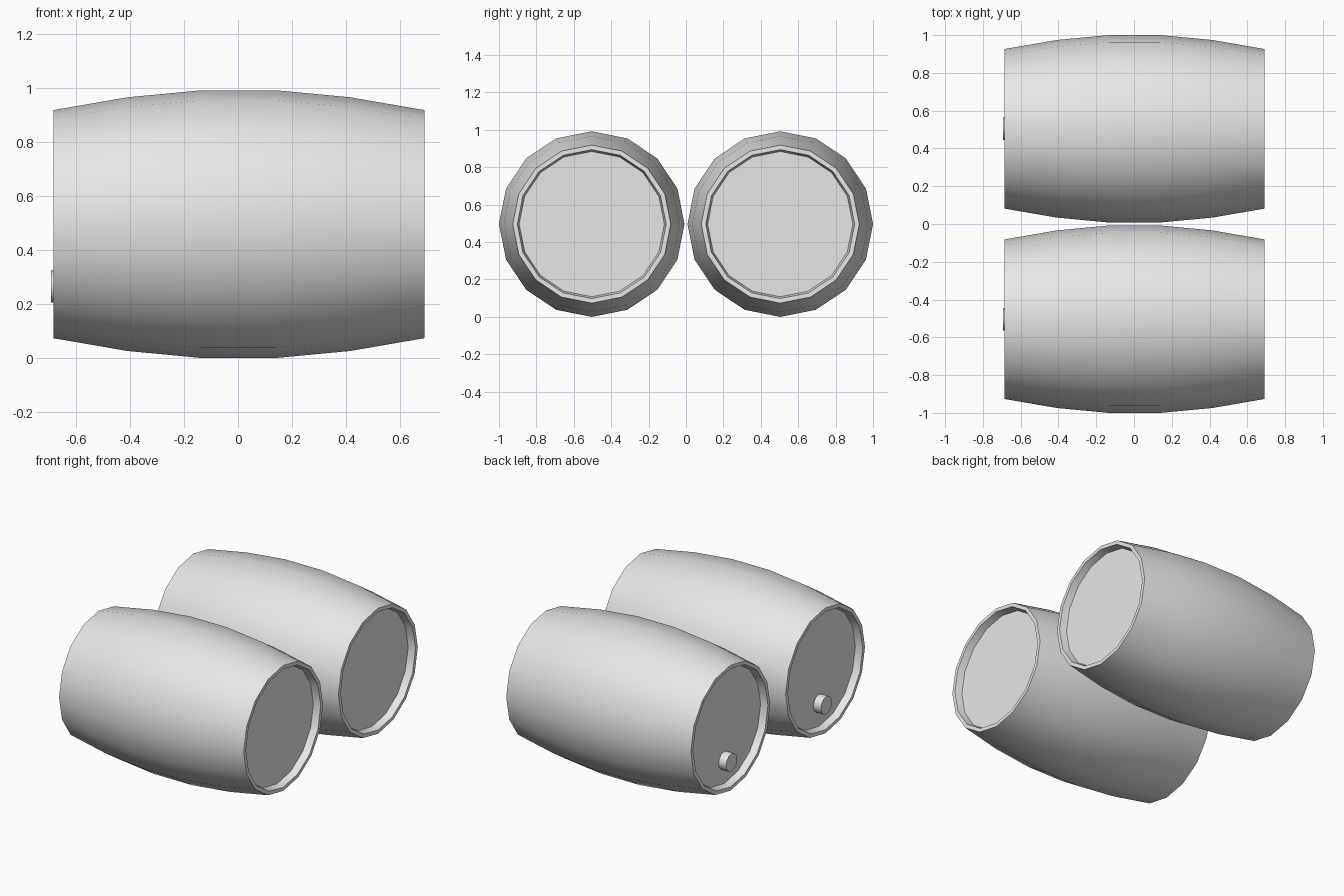
import bpy
import bmesh
from math import pi
from mathutils import Matrix

if "Cube" in bpy.data.objects:
    bpy.data.objects.remove(bpy.data.objects["Cube"], do_unlink=True)

SIDES = 16
RADIUS = 0.496
AXIS_Y = 0.504      # distance of each barrel axis from the middle
MID_X = 0.003       # the plugs stick out a little on the right end

# Material
grey = bpy.data.materials.new("light grey")
grey.use_nodes = True
colour = (0.8, 0.8, 0.8, 1)
grey.diffuse_color = colour
grey.node_tree.nodes["Principled BSDF"].inputs["Base Color"].default_value = colour


def finish(name, bm, location):
    """Turn a bmesh into a smooth object with crisp edges."""
    bmesh.ops.recalc_face_normals(bm, faces=bm.faces)
    mesh = bpy.data.meshes.new(name)
    bm.to_mesh(mesh)
    bm.free()
    mesh.materials.append(grey)
    obj = bpy.data.objects.new(name, mesh)
    obj.location = location
    bpy.context.collection.objects.link(obj)
    bpy.ops.object.select_all(action='DESELECT')
    obj.select_set(True)
    bpy.context.view_layer.objects.active = obj
    bpy.ops.object.shade_smooth_by_angle(angle=pi / 6)
    return obj


def barrel(name, location):
    """Bulging staves, flat rims, recessed round lids, lathed around x."""
    # half profile as (x, radius), from the middle out and in to the lid
    half = [(0.1375, RADIUS), (0.4125, 0.47), (0.6875, 0.4225),
            (0.6875, 0.398), (0.64, 0.388)]
    profile = [(-x, r) for x, r in reversed(half)] + half
    bm = bmesh.new()
    rings = []
    for x, r in profile:
        place = Matrix.Translation((x, 0, 0)) @ Matrix.Rotation(pi / 2, 4, 'Y')
        ring = bmesh.ops.create_circle(bm, segments=SIDES, radius=r, matrix=place)
        rings.append(ring["verts"])
    for a, b in zip(rings, rings[1:]):
        for i in range(SIDES):
            j = (i + 1) % SIDES
            bm.faces.new((a[i], a[j], b[j], b[i]))
    for lid in (rings[0], rings[-1]):
        bm.faces.new(lid)
    return finish(name, bm, location)


def plug(name, location):
    """Short round bung standing on the lid."""
    bm = bmesh.new()
    bmesh.ops.create_cone(bm, cap_ends=True, segments=12, radius1=0.059,
                          radius2=0.059, depth=0.065,
                          matrix=Matrix.Rotation(pi / 2, 4, 'Y'))
    return finish(name, bm, location)


for label, y in (("front", -AXIS_Y), ("back", AXIS_Y)):
    barrel(label + "_barrel", (MID_X, y, RADIUS))
    plug(label + "_plug", (-0.66, y, 0.265))
